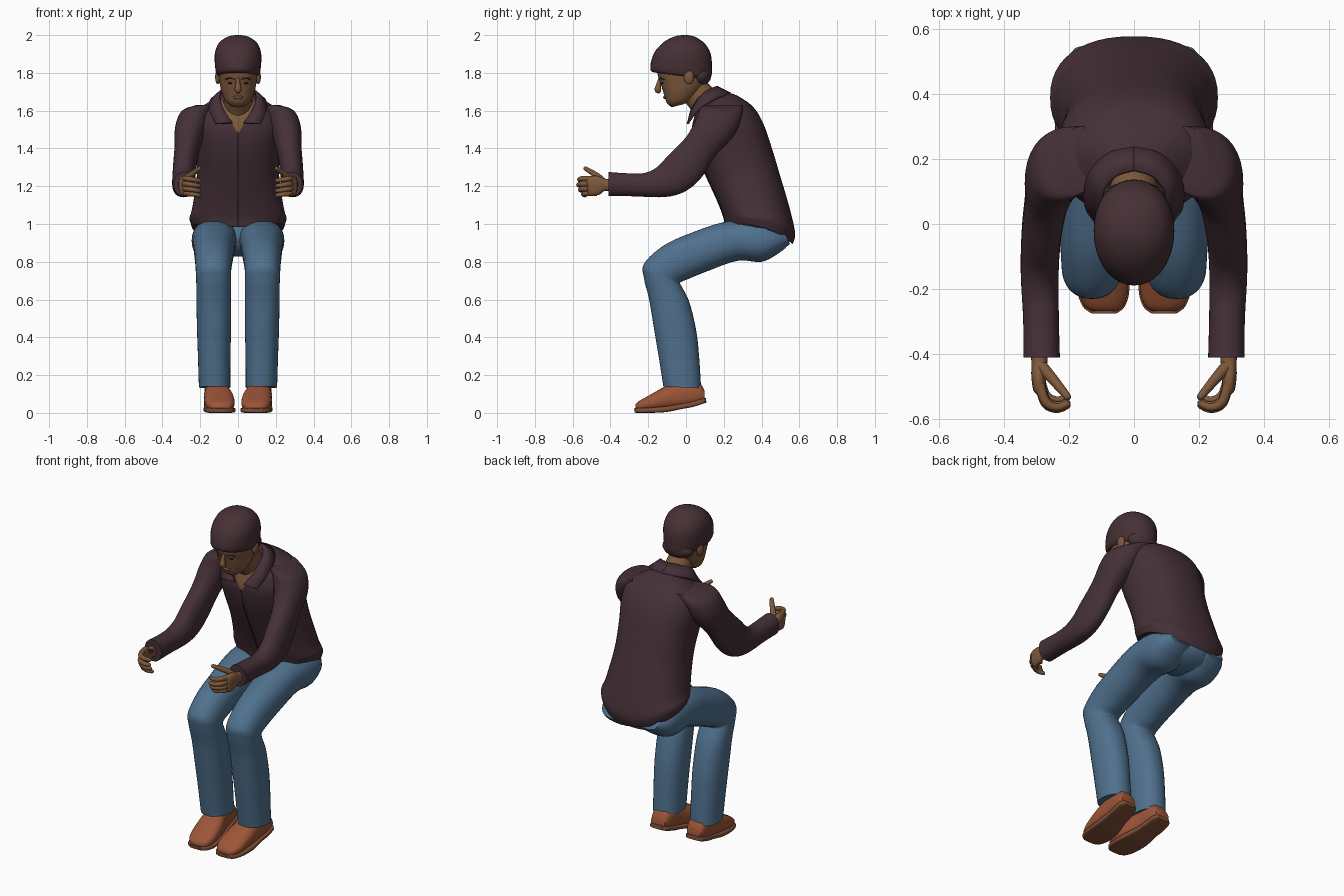
import bpy, bmesh, math
from mathutils import Vector


def material(name, rgb):
    m = bpy.data.materials.new(name)
    m.diffuse_color = (*rgb, 1)
    return m


SHIRT = material("plum shirt", (0.060, 0.030, 0.040))
SEAM = material("dark seam", (0.025, 0.012, 0.017))
HAIR = material("dark hair", (0.062, 0.030, 0.036))
SKIN = material("brown skin", (0.205, 0.098, 0.045))
LIPS = material("lip brown", (0.165, 0.070, 0.038))
JEANS = material("blue denim", (0.080, 0.165, 0.270))
SHOE = material("tan leather", (0.330, 0.090, 0.038))
SOLE = material("brown sole", (0.210, 0.075, 0.036))


def spline(rows, sub):
    """Catmull-Rom interpolation of rows of numbers."""
    out = []
    n = len(rows)
    for i in range(n - 1):
        p = [rows[max(i - 1, 0)], rows[i], rows[i + 1], rows[min(i + 2, n - 1)]]
        for k in range(sub):
            t = k / sub
            out.append([0.5 * (2 * b + (c - a) * t + (2 * a - 5 * b + 4 * c - d) * t * t
                               + (3 * b - a - 3 * c + d) * t ** 3) for a, b, c, d in zip(*p)])
    return out + [list(rows[-1])]


def finish(name, bm, mats, mirror=False):
    bmesh.ops.recalc_face_normals(bm, faces=bm.faces)
    me = bpy.data.meshes.new(name)
    bm.to_mesh(me)
    bm.free()
    for m in mats:
        me.materials.append(m)
    ob = bpy.data.objects.new(name, me)
    bpy.context.collection.objects.link(ob)
    if mirror:
        ob.modifiers.new("mirror", 'MIRROR').use_mirror_merge = False
    return ob


def skin_rings(rings):
    """Closed bmesh through a list of vertex rings."""
    bm = bmesh.new()
    vs = [[bm.verts.new(p) for p in r] for r in rings]
    n = len(vs[0])
    for a, b in zip(vs, vs[1:]):
        for j in range(n):
            bm.faces.new((a[j], a[(j + 1) % n], b[(j + 1) % n], b[j]))
    bm.faces.new(vs[0])
    bm.faces.new(vs[-1])
    return bm


def power(v, e):
    return math.copysign(abs(v) ** e, v)


def loft(rows, n=2.0, sub=5, segs=36):
    """Rows: x centre, x radius, front (y, z), back (y, z)."""
    rings = []
    for x, rx, fy, fz, by, bz in spline(rows, sub):
        ring = []
        for j in range(segs):
            t = math.tau * j / segs
            u, v = power(math.cos(t), 2 / n), power(math.sin(t), 2 / n)
            ring.append((x + rx * u, (fy + by) / 2 + v * (fy - by) / 2, (fz + bz) / 2 + v * (fz - bz) / 2))
        rings.append(ring)
    return skin_rings(rings)


def tube(rows, ref=(0, 0, 1), segs=12):
    """Rows: x, y, z, radius."""
    pts = spline(rows, 4)
    rings = []
    for i, p in enumerate(pts):
        d = (Vector(pts[min(i + 1, len(pts) - 1)][:3]) - Vector(pts[max(i - 1, 0)][:3])).normalized()
        u = d.cross(Vector(ref)).normalized()
        w = d.cross(u)
        rings.append([Vector(p[:3]) + p[3] * (u * math.cos(math.tau * j / segs) + w * math.sin(math.tau * j / segs))
                      for j in range(segs)])
    return skin_rings(rings)


def ball(loc, scale):
    bm = bmesh.new()
    bmesh.ops.create_uvsphere(bm, u_segments=28, v_segments=16, radius=1)
    bmesh.ops.scale(bm, vec=scale, verts=bm.verts)
    bmesh.ops.translate(bm, vec=loc, verts=bm.verts)
    return bm


# Shirt body, with the open neck cut as a V
torso = [(0, .245, .21, .985, .565, .893), (0, .258, .20, 1.04, .577, .955), (0, .238, .165, 1.13, .547, 1.09),
         (0, .218, .11, 1.25, .497, 1.26), (0, .222, .055, 1.38, .455, 1.40), (0, .235, .03, 1.49, .41, 1.53),
         (0, .215, .045, 1.57, .355, 1.62), (0, .14, .06, 1.61, .27, 1.68), (0, .085, .06, 1.62, .20, 1.70)]
bm = loft(torso, 2.3, 6, 48)
for v in bm.verts:
    if v.co.z < 1.06:
        v.co.z += .05 * (v.co.x / .25) ** 2 * min(1, (1.06 - v.co.z) / .1)
for s in (1, -1):
    bmesh.ops.bisect_plane(bm, geom=bm.verts[:] + bm.edges[:] + bm.faces[:],
                           plane_co=(0, 0, 1.475), plane_no=(s, 0, -.55))
for f in bm.faces:
    c = f.calc_center_median()
    f.material_index = int(c.y < .13 and abs(c.x) < (c.z - 1.475) * .55)
finish("shirt_body", bm, [SHIRT, SKIN])

# Button seam down the front
finish("shirt_seam", tube([(0, r[2], r[3], .004) for r in torso[:6]], (1, 0, 0), 6), [SEAM])

# Collar: strip around the neck with two pointed flaps
inner = spline([(0, .165, 1.725), (.06, .145, 1.72), (.098, .09, 1.69), (.08, .035, 1.615), (.03, .012, 1.535)], 5)
outer = spline([(0, .235, 1.69), (.08, .215, 1.685), (.14, .15, 1.66), (.15, .06, 1.60), (.12, .008, 1.53)], 5)
bm = bmesh.new()
rows = [[bm.verts.new(p) for p in e] for e in (inner, outer)]
for i in range(len(inner) - 1):
    bm.faces.new((rows[0][i], rows[0][i + 1], rows[1][i + 1], rows[1][i]))
collar = finish("collar", bm, [SHIRT], True)
collar.modifiers.new("thickness", 'SOLIDIFY').thickness = .012
collar.modifiers["thickness"].offset = 0

# Sleeves
finish("sleeves", loft([
    (.16, .06, .10, 1.63, .30, 1.63), (.215, .085, .075, 1.615, .295, 1.57), (.248, .085, .05, 1.55, .255, 1.47),
    (.268, .068, 0, 1.46, .155, 1.36), (.282, .062, -.095, 1.362, .085, 1.25), (.288, .06, -.155, 1.30, .0, 1.175),
    (.29, .058, -.22, 1.27, -.11, 1.143), (.286, .055, -.30, 1.268, -.29, 1.147),
    (.284, .056, -.41, 1.275, -.41, 1.147)], 2.2), [SHIRT], True)

# Hands: palm, four curled fingers and thumb
finish("palms", loft([
    (.292, .028, -.39, 1.235, -.39, 1.17), (.291, .024, -.43, 1.24, -.43, 1.175), (.293, .023, -.47, 1.255, -.46, 1.155),
    (.29, .02, -.515, 1.252, -.505, 1.148), (.282, .013, -.53, 1.24, -.52, 1.158)], 2.4, 4, 24), [SKIN], True)
for name, z, back in (("index", 1.240, .005), ("middle", 1.212, 0), ("ring", 1.186, .01), ("little", 1.162, .026)):
    finish(name + "_fingers", tube([
        (.289, -.50 + back, z, .015), (.272, -.552 + back, z, .0145), (.238, -.569 + back, z - .005, .0125),
        (.206, -.558 + back, z - .01, .011), (.199, -.553 + back, z - .011, .005)]), [SKIN], True)
finish("thumbs", tube([(.288, -.435, 1.22, .02), (.258, -.468, 1.252, .017), (.228, -.503, 1.276, .014),
                       (.204, -.532, 1.294, .011), (.199, -.538, 1.298, .005)]), [SKIN], True)

# Jeans: seat and bent legs
finish("jeans_seat", ball((0, .40, .925), (.225, .15, .098)), [JEANS])
finish("jeans_legs", loft([
    (.115, .07, .52, .96, .55, .895), (.12, .11, .45, 1.0, .49, .845), (.122, .123, .36, 1.025, .40, .80),
    (.125, .115, .20, 1.01, .27, .805), (.127, .105, .02, .95, .10, .745), (.129, .098, -.12, .885, .015, .71),
    (.13, .093, -.222, .79, -.03, .69), (.129, .092, -.222, .71, -.02, .665), (.128, .092, -.195, .60, .02, .58),
    (.127, .09, -.17, .45, .055, .43), (.126, .086, -.145, .30, .07, .29), (.124, .083, -.12, .14, .08, .13)],
    2.2), [JEANS], True)

# Shoes with soles, heels lifted
finish("shoes", loft([
    (.092, .035, -.268, .045, -.268, .015), (.093, .06, -.25, .062, -.25, .01), (.095, .077, -.20, .09, -.20, .01),
    (.102, .077, -.12, .135, -.11, .016), (.112, .066, -.05, .165, -.02, .025), (.118, .06, .06, .165, .05, .04),
    (.12, .045, .098, .12, .10, .06)], 2.5), [SHOE], True)
finish("soles", loft([
    (.092, .04, -.275, .024, -.272, .002), (.093, .065, -.253, .026, -.253, 0), (.095, .081, -.20, .028, -.20, 0),
    (.102, .08, -.11, .035, -.11, .004), (.112, .066, -.02, .05, -.015, .022), (.116, .064, .03, .06, .03, .03),
    (.12, .058, .085, .075, .09, .048), (.12, .04, .105, .08, .108, .055)], 5), [SOLE], True)

# Neck and head
finish("neck", loft([(0, .07, .0, 1.64, .10, 1.76), (0, .074, .04, 1.585, .16, 1.70),
                     (0, .085, .08, 1.52, .20, 1.64)]), [SKIN])
finish("head", loft([
    (0, .035, -.075, 1.618, -.01, 1.635), (0, .065, -.102, 1.642, .035, 1.66), (0, .087, -.118, 1.69, .08, 1.71),
    (0, .098, -.133, 1.74, .11, 1.76), (0, .104, -.15, 1.79, .12, 1.82), (0, .10, -.15, 1.85, .115, 1.88),
    (0, .07, -.10, 1.93, .08, 1.95)], 2.2), [SKIN])
finish("hair", loft([
    (0, .085, -.14, 1.80, .10, 1.76), (0, .112, -.183, 1.808, .132, 1.775), (0, .122, -.187, 1.85, .137, 1.83),
    (0, .122, -.165, 1.912, .131, 1.90), (0, .10, -.115, 1.965, .10, 1.955), (0, .055, -.06, 1.993, .05, 1.99),
    (0, .012, -.02, 2.0, .01, 2.0)], 2.1), [HAIR])
finish("hair_nape", ball((0, .075, 1.785), (.098, .058, .055)), [HAIR])

# Face details
finish("ears", ball((.107, .015, 1.778), (.014, .027, .038)), [SKIN], True)
finish("nose", tube([(0, -.135, 1.775, .009), (0, -.146, 1.735, .013), (0, -.148, 1.71, .018),
                     (0, -.138, 1.695, .008)], (1, 0, 0)), [SKIN])
finish("eyebrows", tube([(.016, -.139, 1.768, .004), (.042, -.134, 1.773, .005), (.068, -.117, 1.765, .003)]),
       [HAIR], True)
finish("eyes", ball((.04, -.125, 1.746), (.015, .006, .005)), [SEAM], True)
finish("lips", ball((0, -.112, 1.67), (.028, .009, .009)), [LIPS])

# Smooth shading that keeps hems and soles crisp
bpy.ops.object.select_all(action='SELECT')
bpy.context.view_layer.objects.active = collar
bpy.ops.object.shade_smooth_by_angle(angle=math.radians(50))
